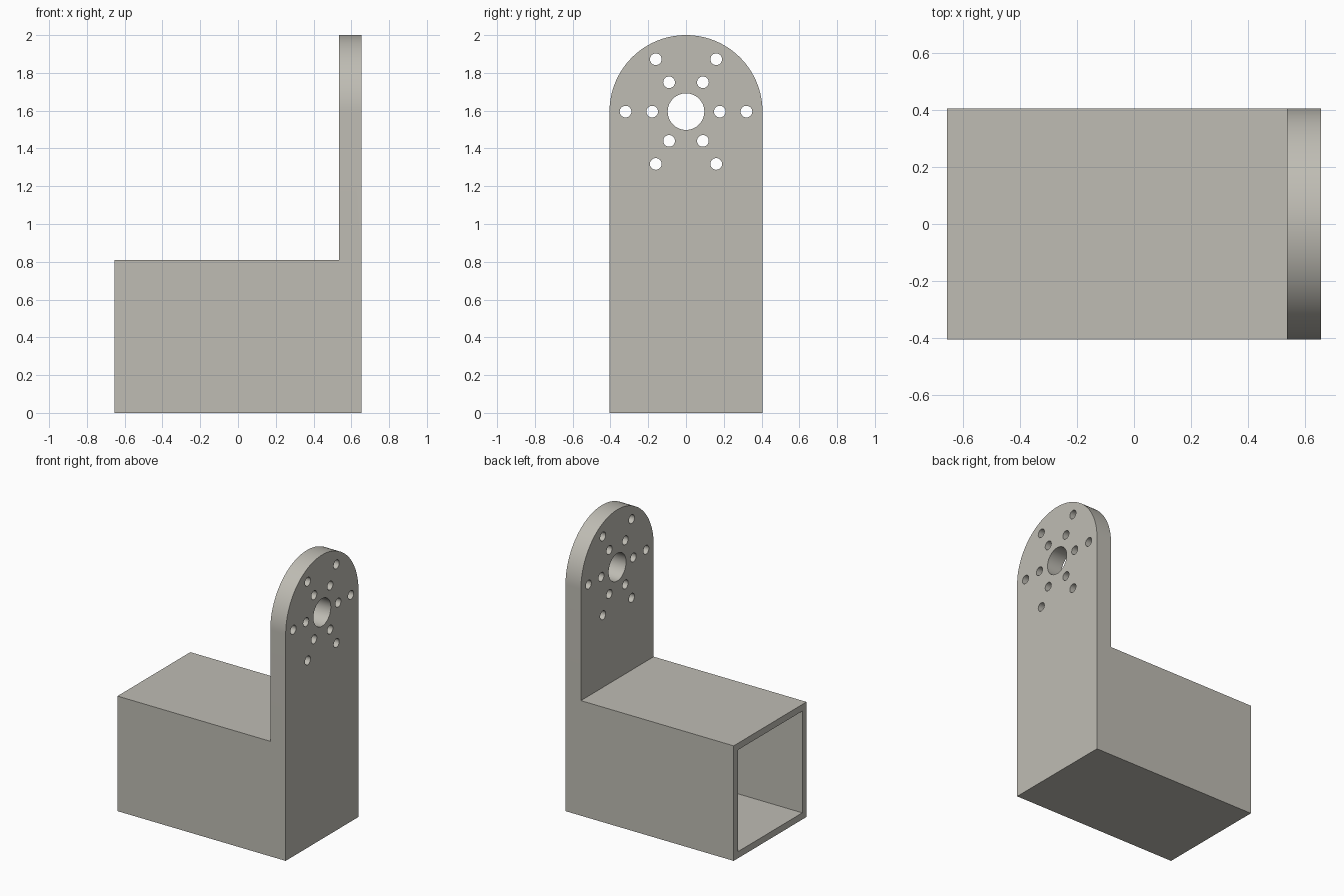
import bpy, bmesh, math

if "Cube" in bpy.data.objects:
    bpy.data.objects.remove(bpy.data.objects["Cube"])

X0, X1 = -0.655, 0.655      # overall length
PLATE_X = 0.535             # inner face of the upright plate
HALF, TOP = 0.405, 0.81     # half width and height of the box
WALL = 0.047
HUB_Z = 2.0 - HALF          # centre of the rounded end and hole pattern

metal = bpy.data.materials.new("warm_grey")
metal.diffuse_color = (0.52, 0.505, 0.455, 1)
metal.use_nodes = True
metal.node_tree.nodes["Principled BSDF"].inputs["Base Color"].default_value = metal.diffuse_color


def prism(name, outline, x0, x1):
    """Extrude a (y, z) outline along x."""
    bm = bmesh.new()
    face = bm.faces.new([bm.verts.new((x0, y, z)) for y, z in outline])
    ext = bmesh.ops.extrude_face_region(bm, geom=[face])["geom"]
    bmesh.ops.translate(bm, vec=(x1 - x0, 0, 0),
                        verts=[v for v in ext if isinstance(v, bmesh.types.BMVert)])
    bmesh.ops.recalc_face_normals(bm, faces=bm.faces)
    mesh = bpy.data.meshes.new(name)
    bm.to_mesh(mesh)
    bm.free()
    mesh.materials.append(metal)
    obj = bpy.data.objects.new(name, mesh)
    bpy.context.collection.objects.link(obj)
    return obj


def arc(y, z, r, n, span=2 * math.pi, closed=True):
    steps = n if closed else n + 1
    return [(y + r * math.cos(span * i / n), z + r * math.sin(span * i / n))
            for i in range(steps)]


def rect(h, z0, z1):
    return [(-h, z0), (h, z0), (h, z1), (-h, z1)]


def combine(target, other, operation):
    mod = target.modifiers.new(operation.lower(), 'BOOLEAN')
    mod.operation, mod.solver, mod.object = operation, 'EXACT', other
    bpy.context.view_layer.objects.active = target
    bpy.ops.object.modifier_apply(modifier=mod.name)
    bpy.data.objects.remove(other)


# Upright plate with a rounded top, joined to the box
outline = [(-HALF, 0), (HALF, 0)] + arc(0, HUB_Z, HALF, 64, math.pi, False)
bracket = prism("mounting_bracket", outline, PLATE_X, X1)
combine(bracket, prism("box", rect(HALF, 0, TOP), X0, X1 - 0.05), 'UNION')

# Box cavity, open at the left end and closed by the plate
combine(bracket, prism("cavity", rect(HALF - WALL, WALL, TOP - WALL),
                       X0 - 0.1, PLATE_X), 'DIFFERENCE')

# Centre bore and two rings of six screw holes
holes = [(0, HUB_Z, 0.097, 48)]
for ring in (0.179, 0.32):
    holes += [(y, z, 0.031, 24) for y, z in arc(0, HUB_Z, ring, 6)]
for y, z, r, n in holes:
    combine(bracket, prism("hole", arc(y, z, r, n), PLATE_X - 0.1, X1 + 0.1),
            'DIFFERENCE')

# Smooth the round surfaces, keep the edges sharp
bpy.ops.object.select_all(action='DESELECT')
bracket.select_set(True)
bpy.context.view_layer.objects.active = bracket
bpy.ops.object.shade_smooth_by_angle(angle=math.radians(30))
